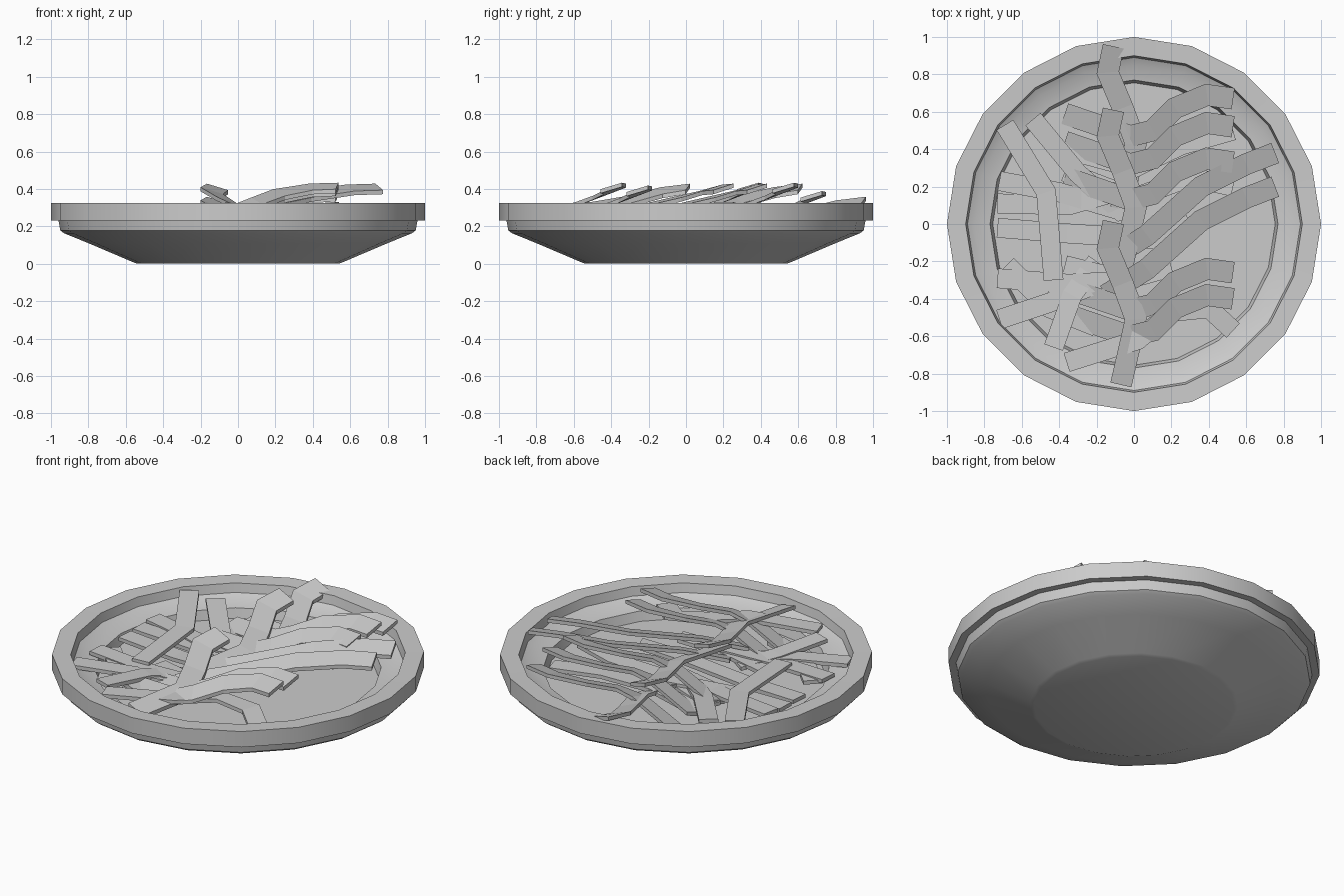
import bpy, bmesh, math
from mathutils import Vector


def finish(name, bm, smooth):
    bmesh.ops.recalc_face_normals(bm, faces=bm.faces)
    me = bpy.data.meshes.new(name)
    bm.to_mesh(me)
    bm.free()
    ob = bpy.data.objects.new(name, me)
    bpy.context.collection.objects.link(ob)
    if smooth:
        bpy.ops.object.select_all(action='DESELECT')
        ob.select_set(True)
        bpy.context.view_layer.objects.active = ob
        bpy.ops.object.shade_smooth_by_angle(angle=math.radians(30))
    return ob


def lathe(name, profile, n=20):
    bm = bmesh.new()
    rings = [[bm.verts.new((r * math.cos(2 * math.pi * i / n), r * math.sin(2 * math.pi * i / n), z))
              for i in range(n)] for r, z in profile]
    for a, b in zip(rings, rings[1:]):
        for i in range(n):
            j = (i + 1) % n
            bm.faces.new((a[i], a[j], b[j], b[i]))
    bm.faces.new(rings[0])
    bm.faces.new(rings[-1])
    return finish(name, bm, True)


def ribbon(name, pts, width=0.115, thick=0.022, roll=0.0):
    """Flat strip swept along pts with mitred bends; roll is the sideways slope."""
    pts = [Vector(p) for p in pts]
    bm = bmesh.new()
    rings = []
    for i, p in enumerate(pts):
        d0 = (pts[i] - pts[i - 1]) if i else (pts[1] - p)
        d1 = (pts[i + 1] - p) if i < len(pts) - 1 else d0
        d0 = Vector((d0.x, d0.y, 0)).normalized()
        d1 = Vector((d1.x, d1.y, 0)).normalized()
        t = (d0 + d1).normalized()
        side = Vector((-t.y, t.x, roll)) * (width / 2 / max(t.dot(d0), 0.6))
        up = Vector((0, 0, thick / 2))
        rings.append([bm.verts.new(p + s * side + u * up)
                      for s, u in ((-1, -1), (1, -1), (1, 1), (-1, 1))])
    for a, b in zip(rings, rings[1:]):
        for i in range(4):
            j = (i + 1) % 4
            bm.faces.new((a[i], a[j], b[j], b[i]))
    bm.faces.new(rings[0])
    bm.faces.new(rings[-1])
    return finish(name, bm, False)


# dish: sloping underside, overhanging lip, stepped inside
lathe("dish", [(0.54, 0.0), (0.56, 0.008), (0.80, 0.11), (0.93, 0.163), (0.95, 0.178),
               (0.96, 0.232), (1.0, 0.232), (1.0, 0.325), (0.90, 0.322), (0.89, 0.27),
               (0.85, 0.25), (0.77, 0.235), (0.755, 0.18)])

# strips running front to back, high at the back end, left edge raised
for k, (y, z) in enumerate(((0.95, 0.33), (0.61, 0.40), (0.01, 0.40))):
    ribbon(f"long_strip_{k}", [(-0.11, y, z), (-0.14, y - 0.14, z - 0.02), (-0.06, y - 0.33, z - 0.07),
                               (0.01, y - 0.52, z - 0.1), (-0.07, y - 0.87, z - 0.11)], roll=-0.3)

# waved strips running left to right, rising to the right, back edge raised
for k, (y, z) in enumerate(((0.69, 0.355), (0.54, 0.40), (0.35, 0.40), (-0.24, 0.385), (-0.38, 0.40))):
    ribbon(f"wave_strip_{k}", [(-0.37, y - 0.1, z - 0.17), (-0.02, y - 0.22, z - 0.11),
                               (0.10, y - 0.19, z - 0.075), (0.22, y - 0.07, z - 0.03),
                               (0.39, y, z), (0.53, y - 0.02, z + 0.005)], roll=0.3)
for k, y in enumerate((0.38, 0.20)):
    ribbon(f"reaching_strip_{k}", [(-0.15, y - 0.58, 0.25), (0.07, y - 0.44, 0.30), (0.36, y - 0.18, 0.36),
                                   (0.6, y - 0.06, 0.395), (0.755, y, 0.40)], roll=0.3)

# lower layer strips resting inside the rim
low = [
    [(-0.69, 0.53, 0.30), (-0.47, 0.17, 0.28), (-0.43, -0.30, 0.27)],
    [(-0.54, 0.56, 0.28), (-0.30, 0.27, 0.25), (-0.05, 0.05, 0.22)],
    [(-0.72, 0.23, 0.25), (-0.40, 0.17, 0.24), (0.0, 0.05, 0.22)],
    [(-0.73, 0.11, 0.24), (-0.35, 0.10, 0.23), (0.0, 0.2, 0.25)],
    [(-0.73, -0.02, 0.24), (-0.36, -0.05, 0.23), (0.1, -0.08, 0.25), (0.3, 0.0, 0.3)],
    [(-0.73, -0.29, 0.26), (-0.35, -0.32, 0.25), (0.0, -0.30, 0.25)],
    [(-0.72, -0.51, 0.27), (-0.45, -0.42, 0.26), (-0.2, -0.32, 0.24)],
    [(-0.68, -0.22, 0.25), (-0.45, -0.45, 0.25), (-0.2, -0.55, 0.24)],
    [(-0.43, -0.66, 0.28), (-0.33, -0.38, 0.26), (-0.2, -0.2, 0.23)],
    [(-0.36, -0.74, 0.28), (0.02, -0.62, 0.30), (0.2, -0.47, 0.30), (0.4, -0.45, 0.27), (0.53, -0.57, 0.25)],
    [(-0.37, -0.22, 0.24), (-0.05, -0.3, 0.24), (0.2, -0.23, 0.28)],
    [(-0.37, 0.40, 0.23), (0.0, 0.30, 0.24), (0.25, 0.42, 0.30), (0.53, 0.5, 0.30)],
    [(-0.37, 0.28, 0.22), (0.0, 0.14, 0.23), (0.3, 0.25, 0.30), (0.53, 0.2, 0.32)],
]
for k, pts in enumerate(low):
    ribbon(f"low_strip_{k}", pts, 0.105)
